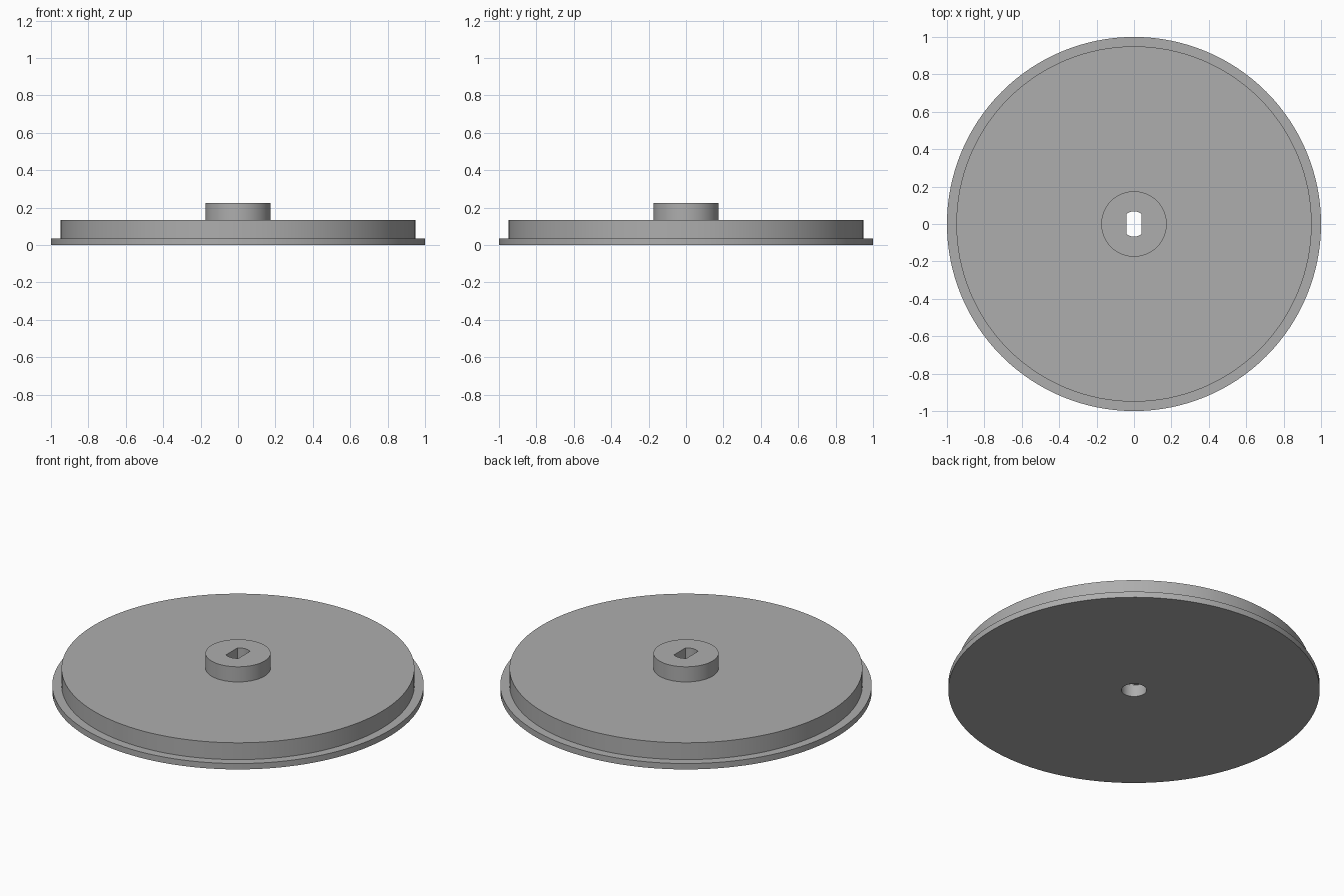
import bpy
import bmesh
from math import asin, cos, sin, pi

cube = bpy.data.objects.get("Cube")
if cube:
    bpy.data.objects.remove(cube, do_unlink=True)

grey = bpy.data.materials.new("plain grey")
grey.use_nodes = True
colour = (0.42, 0.42, 0.42, 1)
grey.diffuse_color = colour
grey.node_tree.nodes["Principled BSDF"].inputs["Base Color"].default_value = colour

BORE, FLAT = 0.068, 0.04


def circle(radius, count=128):
    return [(radius * cos(2 * pi * i / count), radius * sin(2 * pi * i / count))
            for i in range(count)]


def double_flat(radius, half_width, steps=16):
    """Round outline cut by a flat on each x side."""
    half = asin(half_width / radius)
    arc = [pi / 2 - half + 2 * half * i / steps for i in range(steps + 1)]
    return [(radius * cos(a + turn), radius * sin(a + turn))
            for turn in (0, pi) for a in arc]


def prism(name, outline, bottom, top):
    bm = bmesh.new()
    face = bm.faces.new([bm.verts.new((x, y, bottom)) for x, y in outline])
    grown = bmesh.ops.extrude_face_region(bm, geom=[face])
    verts = [v for v in grown["geom"] if isinstance(v, bmesh.types.BMVert)]
    bmesh.ops.translate(bm, verts=verts, vec=(0, 0, top - bottom))
    bmesh.ops.recalc_face_normals(bm, faces=bm.faces)
    mesh = bpy.data.meshes.new(name)
    bm.to_mesh(mesh)
    bm.free()
    mesh.materials.append(grey)
    obj = bpy.data.objects.new(name, mesh)
    bpy.context.collection.objects.link(obj)
    return obj


# Stepped disc: thin rim flange, thick plate and central hub, as one lathe solid
profile = [(0, 0), (1, 0), (1, 0.035), (0.95, 0.035), (0.95, 0.135),
           (0.175, 0.135), (0.175, 0.225), (0, 0.225)]
bm = bmesh.new()
points = [bm.verts.new((x, 0, z)) for x, z in profile]
edges = [bm.edges.new(pair) for pair in zip(points, points[1:])]
bmesh.ops.spin(bm, geom=points + edges, cent=(0, 0, 0), axis=(0, 0, 1),
               angle=2 * pi, steps=128)
bmesh.ops.remove_doubles(bm, verts=bm.verts, dist=0.0001)
bmesh.ops.recalc_face_normals(bm, faces=bm.faces)
mesh = bpy.data.meshes.new("stepped_disc")
bm.to_mesh(mesh)
bm.free()
mesh.materials.append(grey)
disc = bpy.data.objects.new("stepped_disc", mesh)
bpy.context.collection.objects.link(disc)

# Shaft hole: round from below, with two flats through the upper part
cutters = [prism("round_bore_cutter", circle(BORE, 64), -0.1, 0.07),
           prism("flat_sided_bore_cutter", double_flat(BORE - 0.0005, FLAT), 0.03, 0.3)]
for cutter in cutters:
    cutter.hide_render = True
    cutter.hide_set(True)
    cut = disc.modifiers.new(cutter.name, "BOOLEAN")
    cut.operation = "DIFFERENCE"
    cut.solver = "EXACT"
    cut.object = cutter

# Bake the cuts, then smooth the round walls and keep the rims sharp
bpy.context.view_layer.objects.active = disc
disc.select_set(True)
for name in [m.name for m in disc.modifiers]:
    bpy.ops.object.modifier_apply(modifier=name)
for cutter in cutters:
    bpy.data.objects.remove(cutter, do_unlink=True)
bpy.ops.object.shade_smooth_by_angle(angle=pi / 6)
